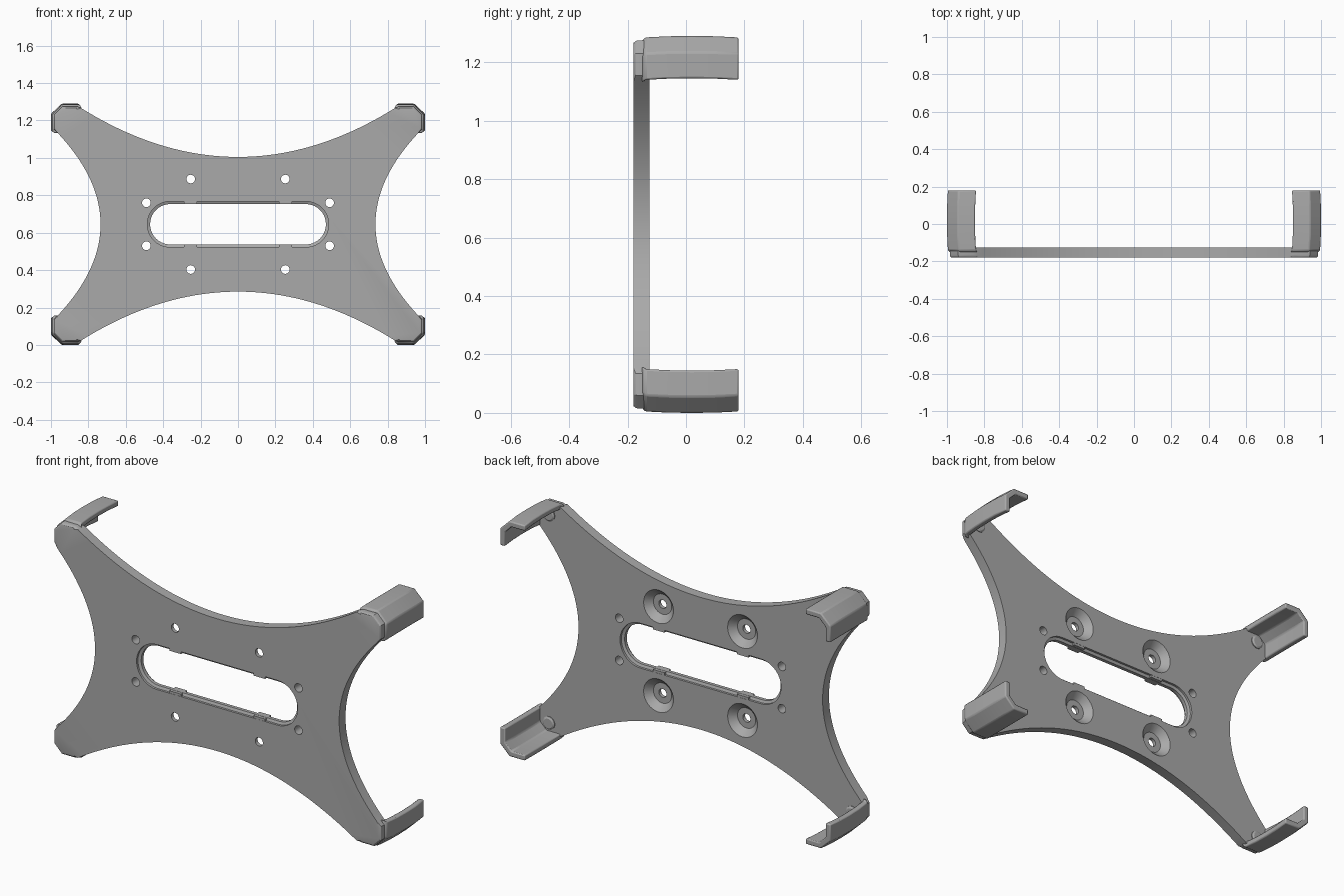
import bpy, bmesh, math

cube = bpy.data.objects.get("Cube")
if cube:
    bpy.data.objects.remove(cube, do_unlink=True)

MID = 0.645                    # height of the centre line
FRONT, BACK = -0.18, -0.125    # plate faces

grey = bpy.data.materials.new("plain grey")
grey.use_nodes = True
grey.diffuse_color = (0.4, 0.4, 0.4, 1)
grey.node_tree.nodes["Principled BSDF"].inputs["Base Color"].default_value = (0.4, 0.4, 0.4, 1)


def loft(bm, outline_stack):
    """Skin closed (x, z) outlines placed at successive y values, capped."""
    rings = [[bm.verts.new((x, y, z + MID)) for x, z in pts] for y, pts in outline_stack]
    n = len(rings[0])
    for a, b in zip(rings, rings[1:]):
        for i in range(n):
            j = (i + 1) % n
            bm.faces.new((a[i], a[j], b[j], b[i]))
    bm.faces.new(rings[0])
    bm.faces.new(rings[-1])
    return rings


def finish(bm, name):
    bmesh.ops.recalc_face_normals(bm, faces=bm.faces)
    mesh = bpy.data.meshes.new(name)
    bm.to_mesh(mesh)
    bm.free()
    obj = bpy.data.objects.new(name, mesh)
    bpy.context.collection.objects.link(obj)
    mesh.materials.append(grey)
    return obj


def activate(obj):
    bpy.ops.object.select_all(action='DESELECT')
    obj.select_set(True)
    bpy.context.view_layer.objects.active = obj


def smooth(obj):
    activate(obj)
    bpy.ops.object.shade_smooth_by_angle(angle=math.radians(28))


def circle(cx, cz, r, n=32):
    return [(cx + r * math.cos(2 * math.pi * i / n), cz + r * math.sin(2 * math.pi * i / n))
            for i in range(n)]


def slot(half_w, half_h, n=20):
    pts = []
    for side in (0, 1):
        for i in range(n + 1):
            a = -math.pi / 2 + math.pi * i / n + math.pi * side
            cx = (half_w - half_h) * (1 - 2 * side)
            pts.append((cx + half_h * math.cos(a), half_h * math.sin(a)))
    return pts


# Plate outline: one quarter, mirrored round
N = 22
quarter = [(0.735 + 0.25 * (i / N) ** 2, 0.51 * i / N) for i in range(N + 1)]
quarter += [(0.985, 0.585), (0.94, 0.63), (0.86, 0.63)]
quarter += [(0.84 * i / N, 0.36 + 0.262 * (i / N) ** 2) for i in range(N, -1, -1)]
half = quarter + [(-x, z) for x, z in reversed(quarter[:-1])]
outline = half + [(x, -z) for x, z in reversed(half[1:-1])]

bm = bmesh.new()
rings = loft(bm, [(FRONT, outline), (BACK, outline)])
rim = [e for e in bm.edges if all(v in set(rings[0]) for v in e.verts)]
bmesh.ops.bevel(bm, geom=rim, offset=0.015, segments=3, profile=0.5, affect='EDGES')
plate = finish(bm, "plate")

# Cutter: slot with eased rims, small holes, countersunk screw holes
bm = bmesh.new()
wide, narrow = slot(0.485, 0.122), slot(0.47, 0.108)
loft(bm, [(FRONT - 0.02, wide), (FRONT + 0.012, wide), (FRONT + 0.018, narrow),
          (BACK - 0.018, narrow), (BACK - 0.012, wide), (BACK + 0.02, wide)])
for sx in (-1, 1):
    for sz in (-1, 1):
        x, z = sx * 0.49, sz * 0.115
        loft(bm, [(FRONT - 0.02, circle(x, z, 0.023)), (BACK + 0.02, circle(x, z, 0.023))])
        x, z = sx * 0.253, sz * 0.242
        loft(bm, [(y, circle(x, z, r)) for y, r in
                  ((FRONT - 0.02, 0.023), (BACK - 0.035, 0.023), (BACK - 0.035, 0.055),
                   (BACK, 0.09), (BACK + 0.02, 0.09))])
cutter = finish(bm, "hole_cutter")
cutter.hide_render = True

activate(plate)
cut = plate.modifiers.new("holes", 'BOOLEAN')
cut.operation = 'DIFFERENCE'
cut.solver = 'EXACT'
cut.object = cutter
bpy.ops.object.modifier_apply(modifier=cut.name)
bpy.data.objects.remove(cutter, do_unlink=True)
smooth(plate)

# Corner clips, tabs on the slot rim and small buttons
clip_profile = [(0.845, 0.64), (0.938, 0.64), (0.995, 0.585), (0.995, 0.495),
                (0.965, 0.495), (0.965, 0.572), (0.926, 0.61), (0.845, 0.61)]
stations = [(-0.15, -0.01), (-0.14, 0), (-0.06, 0.004), (0.02, 0.005), (0.10, 0.004), (0.18, 0)]

for sx, side in ((1, "left"), (-1, "right")):
    for sz, level in ((1, "upper"), (-1, "lower")):
        tag = f"{level}_{side}"

        bm = bmesh.new()
        loft(bm, [(y, [(sx * (x + d), sz * (z + d)) for x, z in clip_profile])
                  for y, d in stations])
        clip = finish(bm, "clip_" + tag)
        soften = clip.modifiers.new("soft edges", 'BEVEL')
        soften.width = 0.006
        soften.segments = 2
        soften.limit_method = 'ANGLE'
        soften.angle_limit = math.radians(30)
        smooth(clip)

        bm = bmesh.new()
        x, z = sx * 0.253, sz * 0.125
        tab = [(x - 0.035, z - 0.016), (x + 0.035, z - 0.016),
               (x + 0.035, z + 0.016), (x - 0.035, z + 0.016)]
        loft(bm, [(FRONT + 0.001, tab), (BACK - 0.001, tab)])
        finish(bm, "slot_tab_" + tag)

        bm = bmesh.new()
        x, z = sx * 0.912, sz * 0.567
        loft(bm, [(y, circle(x, z, r, 24)) for y, r in
                  ((BACK - 0.01, 0.035), (BACK + 0.004, 0.035), (BACK + 0.01, 0.026))])
        smooth(finish(bm, "button_" + tag))
